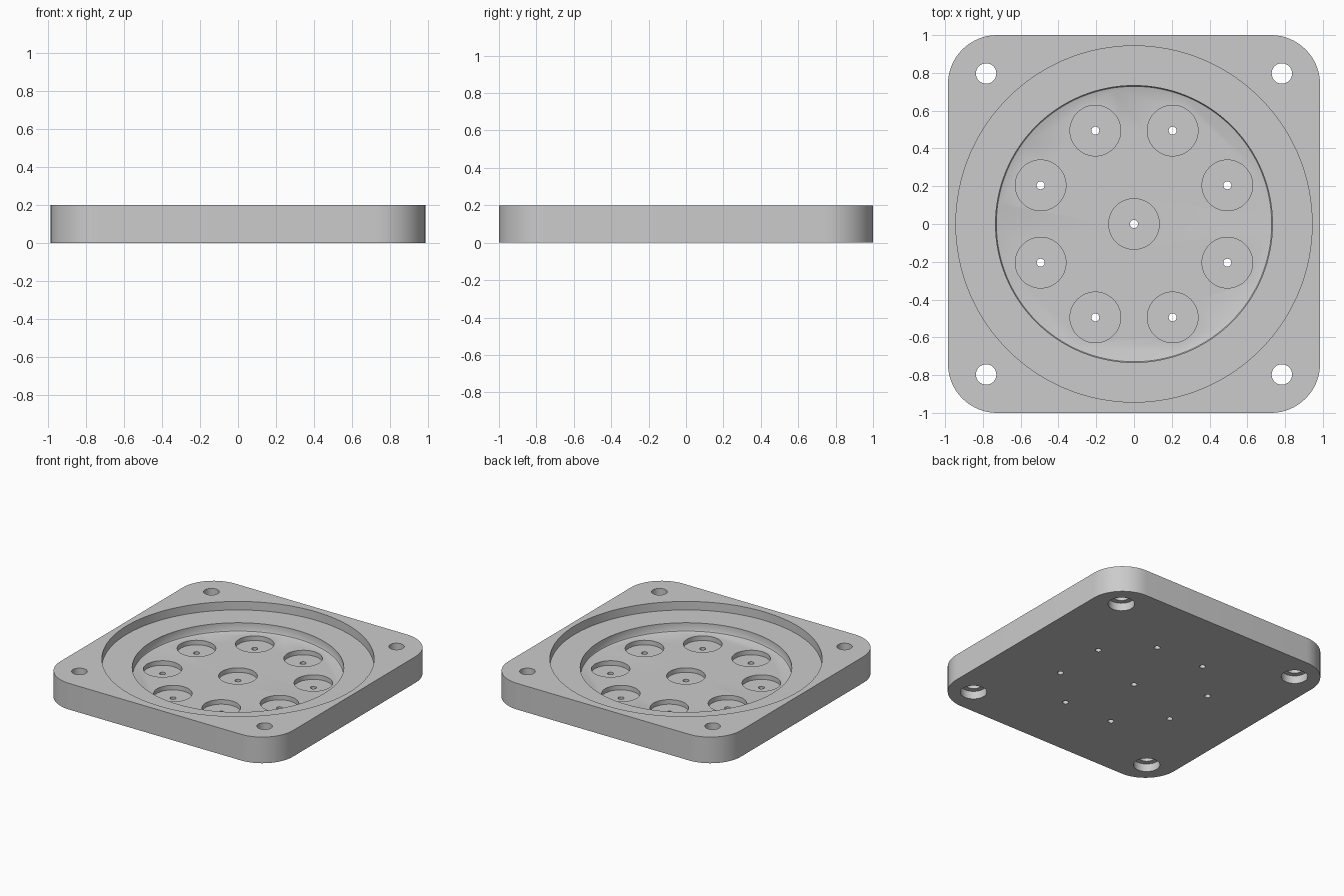
import bpy
import bmesh
from math import cos, sin, pi, radians

if "Cube" in bpy.data.objects:
    bpy.data.objects.remove(bpy.data.objects["Cube"], do_unlink=True)

HALF_X, HALF_Y, TOP = 0.985, 1.0, 0.2
CORNER = 0.26
STEP_Z, FLOOR_Z, POCKET_Z = 0.135, 0.07, 0.035
ABOVE, BELOW = 0.3, -0.1

grey = bpy.data.materials.new("plain grey")
grey.use_nodes = True
grey.diffuse_color = (0.6, 0.6, 0.6, 1)
grey.node_tree.nodes["Principled BSDF"].inputs["Base Color"].default_value = (0.6, 0.6, 0.6, 1)


def make_object(name, bm):
    bmesh.ops.recalc_face_normals(bm, faces=bm.faces)
    mesh = bpy.data.meshes.new(name)
    bm.to_mesh(mesh)
    bm.free()
    mesh.materials.append(grey)
    obj = bpy.data.objects.new(name, mesh)
    bpy.context.collection.objects.link(obj)
    return obj


def turned_solid(name, profile, x=0, y=0, sides=48):
    """Closed solid of revolution from (radius, height) pairs, bottom to top."""
    bm = bmesh.new()
    angles = [2 * pi * i / sides for i in range(sides)]
    rings = [[bm.verts.new((x + r * cos(a), y + r * sin(a), z)) for a in angles]
             for r, z in profile]
    for low, high in zip(rings, rings[1:]):
        for i in range(sides):
            j = (i + 1) % sides
            bm.faces.new((low[i], low[j], high[j], high[i]))
    bm.faces.new(rings[0])
    bm.faces.new(rings[-1])
    return make_object(name, bm)


# Rounded rectangular plate
bm = bmesh.new()
outline = []
for quarter, (sx, sy) in enumerate([(1, 1), (-1, 1), (-1, -1), (1, -1)]):
    for i in range(17):
        a = (quarter + i / 16) * pi / 2
        outline.append(bm.verts.new((sx * (HALF_X - CORNER) + CORNER * cos(a),
                                     sy * (HALF_Y - CORNER) + CORNER * sin(a), 0)))
base = bm.faces.new(outline)
extruded = bmesh.ops.extrude_face_region(bm, geom=[base], use_keep_orig=True)
rim = [v for v in extruded["geom"] if isinstance(v, bmesh.types.BMVert)]
bmesh.ops.translate(bm, verts=rim, vec=(0, 0, TOP))
plate = make_object("flange_plate", bm)

# Stepped round recess with a softened lower corner
cutters = [turned_solid("recess_cutter", [
    (0.722, FLOOR_Z), (0.729, FLOOR_Z + 0.003), (0.733, FLOOR_Z + 0.011),
    (0.733, STEP_Z), (0.943, STEP_Z), (0.943, ABOVE)], sides=128)]

# Centre pocket and ring of eight pockets, each with a small drilled hole
centres = [(0, 0)]
for i in range(8):
    a = radians(22.5 + 45 * i)
    centres.append((0.535 * cos(a), 0.535 * sin(a)))
for x, y in centres:
    cutters.append(turned_solid("pocket_cutter", [
        (0.021, BELOW), (0.021, POCKET_Z), (0.134, POCKET_Z), (0.134, 0.1)], x, y))

# Corner bolt holes, counterbored from underneath
for sx in (-1, 1):
    for sy in (-1, 1):
        cutters.append(turned_solid("bolt_hole_cutter", [
            (0.092, BELOW), (0.092, 0.06), (0.054, 0.06), (0.054, ABOVE)],
            sx * 0.783, sy * 0.797))

# Cut everything, then drop the cutters
bpy.ops.object.select_all(action="DESELECT")
bpy.context.view_layer.objects.active = plate
plate.select_set(True)
for cutter in cutters:
    cutter.hide_render = True
    mod = plate.modifiers.new("cut", "BOOLEAN")
    mod.operation = "DIFFERENCE"
    mod.solver = "EXACT"
    mod.object = cutter
    bpy.ops.object.modifier_apply(modifier=mod.name)
for cutter in cutters:
    bpy.data.objects.remove(cutter, do_unlink=True)

bpy.ops.object.shade_smooth_by_angle(angle=radians(30))
